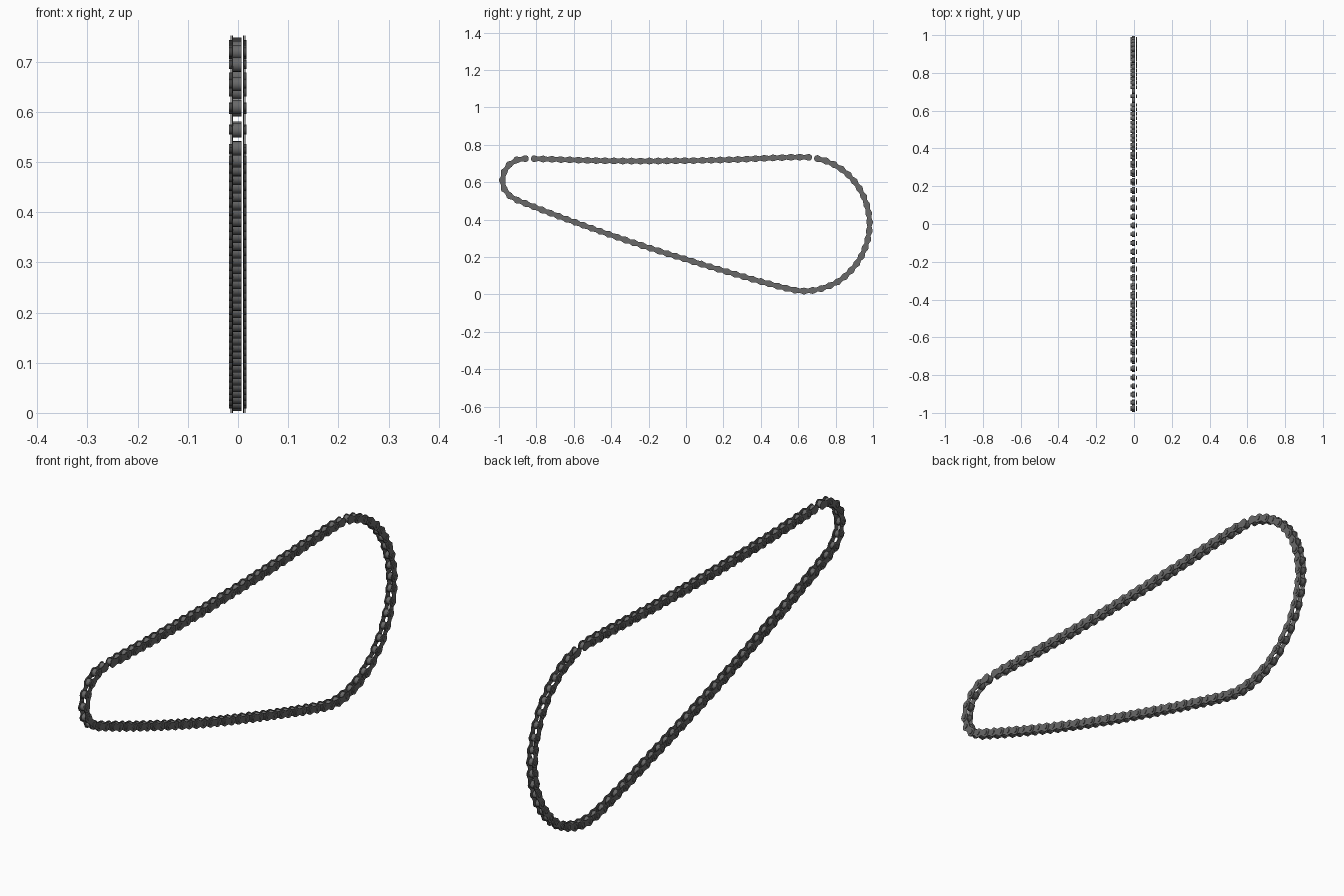
import bpy, bmesh
from math import sin, cos, pi, atan2
from mathutils import Vector, Matrix

if "Cube" in bpy.data.objects:
    bpy.data.objects.remove(bpy.data.objects["Cube"])

# Chain centreline in the side plane (y, z), a closed loop
PATH = [(-0.835, 0.726), (-0.5, 0.716), (-0.2, 0.713), (0.2, 0.719), (0.5, 0.731), (0.63, 0.734),
        (0.70, 0.727), (0.78, 0.70), (0.86, 0.647), (0.925, 0.57), (0.966, 0.48), (0.982, 0.38),
        (0.968, 0.28), (0.92, 0.175), (0.83, 0.08), (0.73, 0.033), (0.63, 0.018), (0.53, 0.034),
        (0.2, 0.127), (-0.2, 0.25), (-0.55, 0.37), (-0.86, 0.487), (-0.94, 0.525), (-0.975, 0.57),
        (-0.982, 0.61), (-0.965, 0.67), (-0.92, 0.713), (-0.87, 0.725)]
R = 0.018            # plate end radius
WAIST = 0.0115       # plate half height at the middle
PITCH = 0.0473


def smooth_loop(pts, sub=30):
    pts = [Vector(p) for p in pts]
    n, out = len(pts), []
    for i in range(n):
        a, b, c, d = (pts[(i + k) % n] for k in (-1, 0, 1, 2))
        ln = (c - b).length
        m0 = ((c - a) / ((c - b).length + (b - a).length)) * ln
        m1 = ((d - b) / ((d - c).length + (c - b).length)) * ln
        for j in range(sub):
            t = j / sub
            out.append(b * (2*t**3 - 3*t*t + 1) + m0 * (t**3 - 2*t*t + t)
                       + c * (3*t*t - 2*t**3) + m1 * (t**3 - t*t))
    return out


def resample(loop):
    lens = [(loop[(i + 1) % len(loop)] - p).length for i, p in enumerate(loop)]
    total = sum(lens)
    count = 2 * round(total / PITCH / 2)
    out, walked, i = [], 0.0, 0
    for k in range(count):
        target = total * (k + 0.5) / count
        while walked + lens[i] < target:
            walked += lens[i]
            i += 1
        out.append(loop[i].lerp(loop[(i + 1) % len(loop)], (target - walked) / lens[i]))
    return out


def prism(bm, outline, x0, x1):
    lo = [bm.verts.new((x0, y, z)) for y, z in outline]
    hi = [bm.verts.new((x1, y, z)) for y, z in outline]
    bm.faces.new(lo[::-1])
    bm.faces.new(hi)
    for i in range(len(lo)):
        j = (i + 1) % len(lo)
        bm.faces.new((lo[i], lo[j], hi[j], hi[i]))


def circle(cy, r, n=16):
    return [(cy + r * cos(2*pi*i/n), r * sin(2*pi*i/n)) for i in range(n)]


def plate(h):
    # figure-eight side plate: round ends and a narrow waist
    right = [(h + R * cos(a), R * sin(a)) for a in [(-120 + 20*i) * pi/180 for i in range(13)]]
    left = [(-y, -z) for y, z in right]
    return right + [(0, WAIST)] + left + [(0, -WAIST)]


def finish(bm, name):
    bmesh.ops.recalc_face_normals(bm, faces=bm.faces)
    me = bpy.data.meshes.new(name)
    bm.to_mesh(me)
    bm.free()
    me.materials.append(steel)
    me.shade_smooth()
    me.set_sharp_from_angle(angle=0.6)
    return me


steel = bpy.data.materials.new("dark_steel")
steel.diffuse_color = (0.14, 0.14, 0.14, 1)
steel.use_nodes = True
steel.node_tree.nodes["Principled BSDF"].inputs["Base Color"].default_value = steel.diffuse_color
joints = resample(smooth_loop(PATH))
h = PITCH / 2

# Inner link: two plates and two rollers, which sit against the left plate
bm = bmesh.new()
prism(bm, plate(h), -0.0115, -0.0095)
prism(bm, plate(h), 0.0098, 0.0115)
for s in (-1, 1):
    prism(bm, circle(s * h, 0.0145), -0.0095, 0.0065)
inner = finish(bm, "inner_link")

# Outer link: two plates, rivet pins on the left and rivet caps on the right
bm = bmesh.new()
prism(bm, plate(h), -0.0145, -0.0125)
prism(bm, plate(h), 0.0125, 0.0145)
for s in (-1, 1):
    prism(bm, circle(s * h, 0.009, 12), -0.0175, 0.0065)
    prism(bm, circle(s * h, 0.009, 12), 0.0105, 0.0172)
outer = finish(bm, "outer_link")

# Chain links round the loop; one link is left open at each end of the top run
n = len(joints)
gaps = {n - 1, min((k for k in range(1, n, 2) if joints[k].y > 0.5),
                   key=lambda k: abs((joints[k].x + joints[(k+1) % n].x)/2 - 0.677))}
for k in range(n):
    if k in gaps:
        continue
    a, b = joints[k], joints[(k + 1) % n]
    mid, d = (a + b) / 2, b - a
    kind = inner if k % 2 == 0 else outer
    ob = bpy.data.objects.new(kind.name, kind)
    ob.matrix_world = Matrix.Translation((0, mid.x, mid.y)) @ Matrix.Rotation(atan2(d.y, d.x), 4, 'X')
    bpy.context.collection.objects.link(ob)
